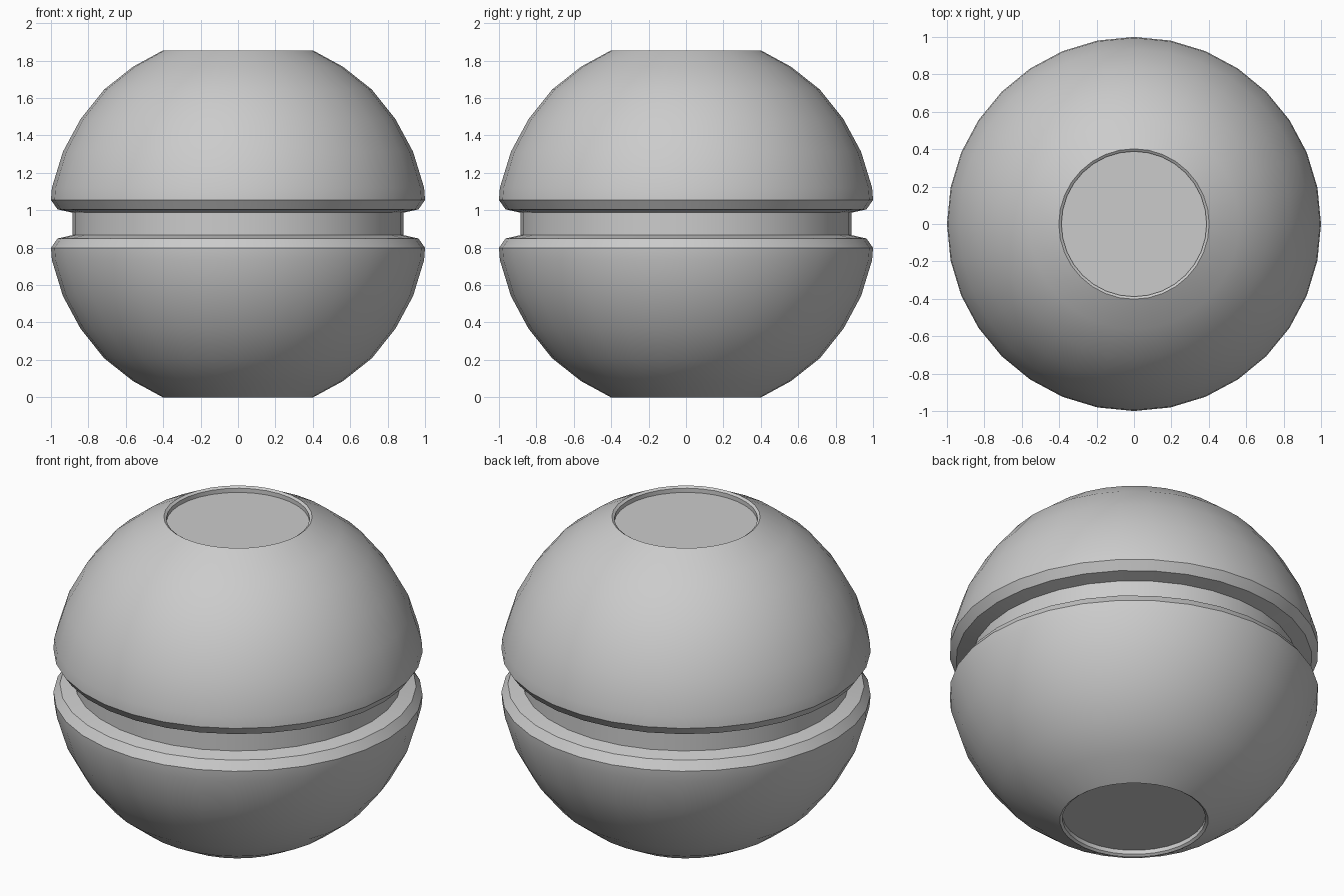
import bpy, bmesh, math

if "Cube" in bpy.data.objects:
    bpy.data.objects.remove(bpy.data.objects["Cube"])

MID = 0.927      # height of the symmetry plane
SEGS = 32


def lathe(name, profile, z0=0.0, flip=1, cap=False):
    """Revolve (radius, height) points about z; optionally cap the last ring."""
    bm = bmesh.new()
    rings = []
    for r, z in profile:
        rings.append([bm.verts.new((r * math.cos(2 * math.pi * i / SEGS),
                                    r * math.sin(2 * math.pi * i / SEGS),
                                    z0 + flip * z)) for i in range(SEGS)])
    for a, b in zip(rings, rings[1:]):
        for i in range(SEGS):
            j = (i + 1) % SEGS
            quad = (a[i], a[j], b[j], b[i])
            bm.faces.new(quad if flip > 0 else quad[::-1])
    if cap:
        bm.faces.new(rings[-1] if flip > 0 else rings[-1][::-1])
    mesh = bpy.data.meshes.new(name)
    bm.to_mesh(mesh)
    bm.free()
    ob = bpy.data.objects.new(name, mesh)
    bpy.context.collection.objects.link(ob)
    bpy.ops.object.select_all(action='DESELECT')
    ob.select_set(True)
    bpy.context.view_layer.objects.active = ob
    bpy.ops.object.shade_smooth_by_angle(angle=math.radians(30))
    return ob


# Half shell: groove lip, chamfer, dome, bevelled rim, recessed end disc
shell = [
    (0.885, 0.060), (0.965, 0.078), (1.0, 0.128),
    (0.995, 0.194), (0.936, 0.386), (0.842, 0.560), (0.716, 0.718),
    (0.562, 0.840), (0.402, MID),
    (0.388, MID - 0.010), (0.388, MID - 0.035),
]
lathe("upper_shell", shell, MID, 1, cap=True)
lathe("lower_shell", shell, MID, -1, cap=True)

# Band at the bottom of the groove
lathe("inner_band", [(0.885, -0.060), (0.885, 0.060)], MID)
